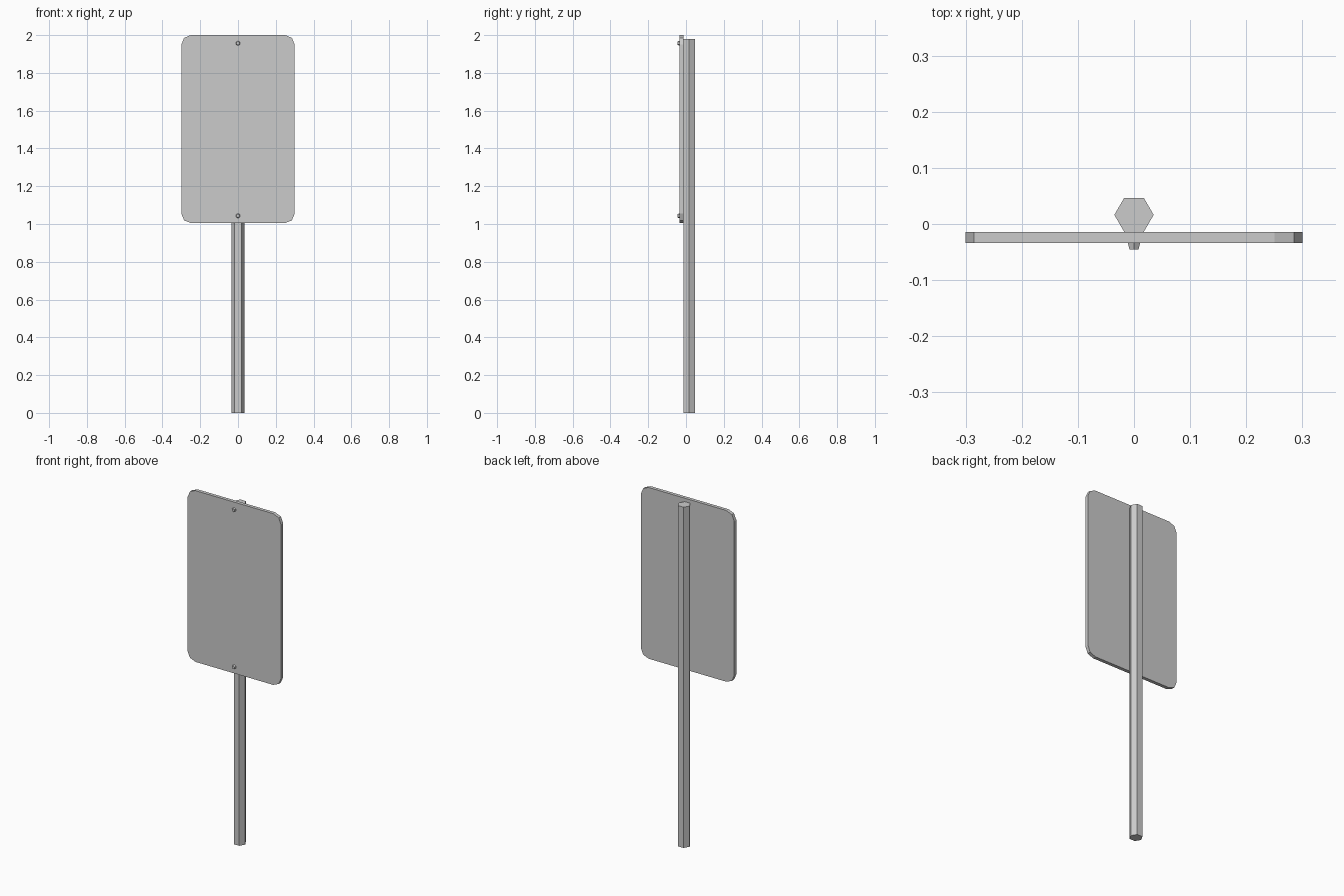
import bpy, bmesh, math
from mathutils import Matrix

if "Cube" in bpy.data.objects:
    bpy.data.objects.remove(bpy.data.objects["Cube"])


def make_object(name, bm):
    bmesh.ops.recalc_face_normals(bm, faces=bm.faces)
    mesh = bpy.data.meshes.new(name)
    bm.to_mesh(mesh)
    bm.free()
    obj = bpy.data.objects.new(name, mesh)
    bpy.context.collection.objects.link(obj)
    return obj


def prism(name, r1, r2, depth, matrix):
    # Six-sided capped prism or frustum
    bm = bmesh.new()
    bmesh.ops.create_cone(bm, cap_ends=True, segments=6, radius1=r1,
                          radius2=r2, depth=depth, matrix=matrix)
    return make_object(name, bm)


# Hexagonal post, with a flat side against the panel
POST_R, POST_H, PANEL_BACK = 0.035, 1.98, -0.014
apothem = POST_R * math.cos(math.pi / 6)
prism("post", POST_R, POST_R, POST_H,
      Matrix.Translation((0, PANEL_BACK + apothem, POST_H / 2))
      @ Matrix.Rotation(math.pi / 6 * 3, 4, 'Z'))

# Sign panel with two-segment rounded corners
W, Z0, Z1, R, THICK = 0.3, 1.005, 2.0, 0.05, 0.02
corners = [(W - R, Z1 - R, 0), (-W + R, Z1 - R, 90),
           (-W + R, Z0 + R, 180), (W - R, Z0 + R, 270)]
bm = bmesh.new()
outline = []
for cx, cz, start in corners:
    for step in range(3):
        a = math.radians(start + 45 * step)
        outline.append(bm.verts.new((cx + R * math.cos(a), PANEL_BACK,
                                     cz + R * math.sin(a))))
face = bm.faces.new(outline)
ext = bmesh.ops.extrude_face_region(bm, geom=[face], use_keep_orig=True)
moved = [g for g in ext["geom"] if isinstance(g, bmesh.types.BMVert)]
bmesh.ops.translate(bm, verts=moved, vec=(0, -THICK, 0))
make_object("sign_panel", bm)

# Tapered hexagonal bolt heads on the front
BOLT_D = 0.011
for name, z in (("bolt_lower", 1.043), ("bolt_upper", 1.957)):
    prism(name, 0.0125, 0.0095, BOLT_D,
          Matrix.Translation((0, PANEL_BACK - THICK - BOLT_D / 2, z))
          @ Matrix.Rotation(math.pi / 2, 4, 'X'))
